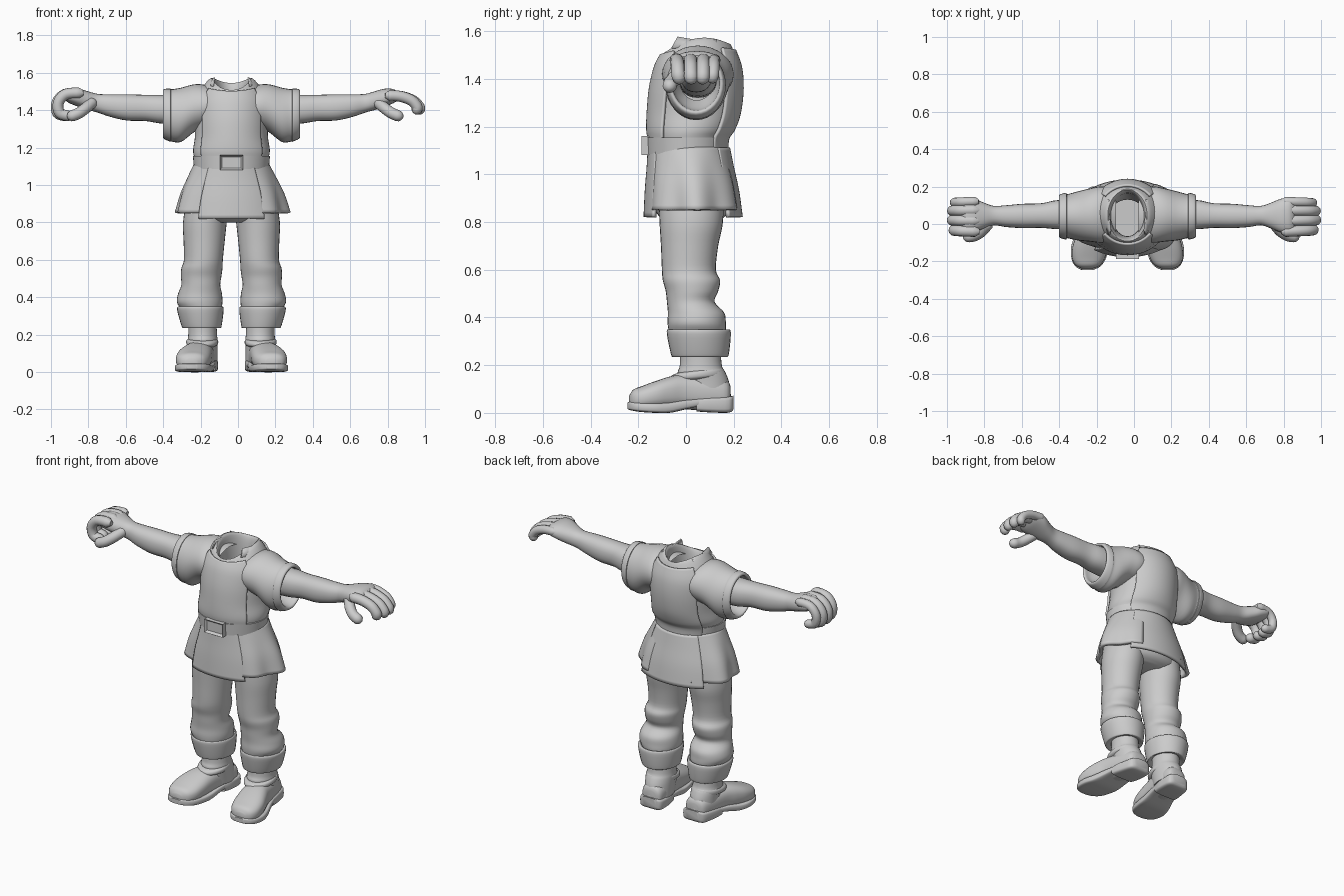
import bpy, bmesh, math
from mathutils import Vector

if "Cube" in bpy.data.objects:
    bpy.data.objects.remove(bpy.data.objects["Cube"])

CX = -0.035  # the body's middle line
cloth = bpy.data.materials.new("plain grey")
cloth.diffuse_color = (0.6, 0.6, 0.6, 1)
cloth.use_nodes = True
cloth.node_tree.nodes["Principled BSDF"].inputs["Base Color"].default_value = cloth.diffuse_color


def finish(name, bm, thick=0, angle=40):
    bmesh.ops.recalc_face_normals(bm, faces=bm.faces)
    me = bpy.data.meshes.new(name)
    bm.to_mesh(me)
    bm.free()
    me.materials.append(cloth)
    me.shade_smooth()
    me.set_sharp_from_angle(angle=math.radians(angle))
    ob = bpy.data.objects.new(name, me)
    bpy.context.collection.objects.link(ob)
    if thick:
        m = ob.modifiers.new("thickness", 'SOLIDIFY')
        m.thickness, m.offset = thick, 0
    return ob


def spline(rows, steps):
    """Catmull-Rom interpolation through rows of numbers."""
    out = []
    for i in range(len(rows) - 1):
        p0, p1, p2, p3 = (rows[min(max(i + k, 0), len(rows) - 1)] for k in (-1, 0, 1, 2))
        for s in range(steps):
            t = s / steps
            out.append([0.5 * (2 * b + (c - a) * t + (2 * a - 5 * b + 4 * c - d) * t * t
                               + (3 * b - a - 3 * c + d) * t ** 3)
                        for a, b, c, d in zip(p0, p1, p2, p3)])
    return out + [list(rows[-1])]


def loft(name, axis, rings, n=32, power=2, arc=None, steps=4, caps=True, thick=0, wave=0):
    """Rings are (position, centre a, centre b, radius a, radius b, lift, tilt)."""
    bm = bmesh.new()
    rows = []
    size = max(len(r) for r in rings)
    for r in spline([tuple(r) + (0,) * (size - len(r)) for r in rings], steps):
        t, a, b, ra, rb, lift, tilt = (r + [0, 0])[:7]
        row = []
        for i in range(n + 1 if arc else n):
            if arc:
                ang = math.radians(arc[0] + (arc[1] - arc[0]) * i / n)
            else:
                ang = 2 * math.pi * i / n
            c, s = math.cos(ang), math.sin(ang)
            w = 1 + wave * math.sin(ang * 7 + 1) * (rings[0][0] - t)
            pa = a + ra * w * math.copysign(abs(c) ** (2 / power), c)
            pb = b + rb * w * math.copysign(abs(s) ** (2 / power), s)
            pt = t + lift * c * c + tilt * s
            co = {'z': (pa, pb, pt), 'x': (pt, pa, pb), 'y': (pa, pt, pb)}[axis]
            row.append(bm.verts.new(co))
        rows.append(row)
    for u, v in zip(rows, rows[1:]):
        m = len(u)
        for i in range(m - 1 if arc else m):
            j = (i + 1) % m
            bm.faces.new((u[i], u[j], v[j], v[i]))
    if caps and not arc:
        bm.faces.new(rows[0])
        bm.faces.new(rows[-1])
    return finish(name, bm, thick)


def tube(name, points, r, n=12):
    """Rounded finger along a path."""
    path = [Vector(p) for p in spline(points, 4)]
    bm = bmesh.new()
    rows = []
    d0 = (path[1] - path[0]).normalized()
    d1 = (path[-1] - path[-2]).normalized()
    stations = [(p, r) for p in path]
    stations = ([(path[0] - d0 * r * 0.8, r * 0.5)] + stations
                + [(path[-1] + d1 * r * k, r * q) for k, q in ((0.5, 0.86), (0.85, 0.5), (0.98, 0.15))])
    for i, (p, rad) in enumerate(stations):
        d = stations[min(i + 1, len(stations) - 1)][0] - stations[max(i - 1, 0)][0]
        side = d.cross(Vector((0, 1, 0.05))).normalized()
        up = side.cross(d).normalized()
        rows.append([bm.verts.new(p + rad * (side * math.cos(2 * math.pi * k / n)
                                             + up * math.sin(2 * math.pi * k / n))) for k in range(n)])
    for u, v in zip(rows, rows[1:]):
        for k in range(n):
            bm.faces.new((u[k], u[(k + 1) % n], v[(k + 1) % n], v[k]))
    bm.faces.new(rows[0])
    bm.faces.new(rows[-1])
    return finish(name, bm)


# Tunic body, turning inward at the open neck
chest = [(1.09, CX, .01, .185, .155), (1.15, CX, .01, .2, .16), (1.19, CX, .02, .205, .175),
         (1.26, CX, .033, .195, .186), (1.36, CX, .043, .195, .187), (1.45, CX, .05, .19, .173),
         (1.51, CX, .05, .15, .148, .02, .01)]
loft("tunic_body", 'z', chest + [(1.525, CX, .047, .105, .136, .045, .02),
     (1.48, CX, .047, .088, .12, .03, .02), (1.36, CX, .045, .08, .11), (1.2, CX, .03, .1, .1)],
     n=48, caps=False)

# Tabard panels over chest and back
for name, mid in (("front_tabard", 270), ("back_tabard", 90)):
    loft(name, 'z', [(z, x, y, rx + .006, ry + .006, *e) for z, x, y, rx, ry, *e in chest],
         arc=(mid - 50, mid + 50), thick=.012)

# Ragged collar flaps at the neck sides
for s, side in ((-1, "right"), (1, "left")):
    bm = bmesh.new()
    x = CX + s * .098
    vs = [bm.verts.new(p) for p in ((x, -.06, 1.53), (x - s * .008, -.035, 1.575),
                                    (x, .05, 1.56), (x + s * .003, .13, 1.565), (x + s * .02, .13, 1.51),
                                    (x + s * .03, .02, 1.52))]
    bm.faces.new(vs)
    finish(side + "_collar_flap", bm, .008)

# Skirt: two side panels below, front and back panels on top
skirt = [(1.11, CX, .012, .19, .155), (1.04, CX, .018, .225, .165),
         (.95, CX, .025, .265, .18), (.85, CX, .03, .292, .19)]
for name, arc in (("left_skirt", (-62, 62)), ("right_skirt", (118, 242))):
    loft(name, 'z', skirt, arc=arc, thick=.022, wave=.2, n=40)
for name, mid, half in (("front_skirt", 270, 36), ("back_skirt", 90, 44)):
    loft(name, 'z', [(z - .03 * (i / 3), x, y, rx + .006, ry + .01)
                     for i, (z, x, y, rx, ry) in enumerate(skirt)],
         arc=(mid - half, mid + half), thick=.016)
loft("hips", 'z', [(.80, CX, .025, .16, .1), (.84, CX, .025, .24, .15),
                   (.95, CX, .02, .235, .155), (1.1, CX, .012, .18, .145)])

# Belt and buckle
loft("belt", 'z', [(1.085, CX, .005, .18, .15), (1.085, CX, .005, .2, .17),
                   (1.155, CX, .005, .206, .174), (1.155, CX, .005, .18, .15)],
     n=48, steps=1, caps=False)
bm = bmesh.new()
bmesh.ops.create_cube(bm, size=1)
for v in bm.verts:
    v.co = (CX + v.co.x * .125, -.165 + v.co.y * .045, 1.12 + v.co.z * .08)
bm.normal_update()
face = min(bm.faces, key=lambda f: f.calc_center_median().y)
bmesh.ops.inset_individual(bm, faces=[face], thickness=.016)
bmesh.ops.translate(bm, verts=face.verts, vec=(0, .014, 0))
finish("belt_buckle", bm, angle=30)

for s, side in ((-1, "right"), (1, "left")):
    X = lambda d: CX + s * d

    # Short sleeve with a turned-in hem
    loft(side + "_sleeve", 'x', [(X(d), *r) for d, *r in (
        (.06, .05, 1.42, .14, .09), (.14, .05, 1.42, .15, .115), (.2, .048, 1.41, .142, .128),
        (.27, .043, 1.375, .13, .145), (.32, .042, 1.372, .118, .14), (.328, .042, 1.374, .125, .142),
        (.362, .042, 1.38, .115, .132), (.362, .042, 1.38, .1, .115),
        (.32, .042, 1.385, .095, .11), (.25, .045, 1.39, .07, .08))], caps=False)

    # Bare arm and palm
    loft(side + "_arm", 'x', [(X(d), *r) for d, *r in (
        (.22, .05, 1.4, .08, .08), (.37, .05, 1.405, .078, .077), (.46, .045, 1.412, .066, .07),
        (.56, .043, 1.415, .065, .07), (.65, .042, 1.425, .058, .06), (.715, .045, 1.437, .052, .05),
        (.77, .045, 1.452, .07, .05), (.82, .045, 1.467, .09, .048), (.865, .045, 1.475, .094, .038),
        (.89, .045, 1.475, .085, .022))], n=24, power=2.3)

    # Fingers: the right hand curls tighter than the left
    for i, (y, reach) in enumerate(((-.04, -.015), (.018, 0), (.073, -.002), (.12, -.02))):
        if s < 0:
            pts = [(-.85, 1.492), (-.925, 1.485), (-.968, 1.44), (-.965, 1.385), (-.925, 1.37)]
        else:
            pts = [(.81, 1.478), (.875, 1.473), (.935, 1.452), (.968, 1.42), (.972, 1.405)]
        tube(f"{side}_finger_{i + 1}", [(x + s * reach * k / 4, .045 + (y - .045) * (1 - .03 * k), z)
                                        for k, (x, z) in enumerate(pts)], .029 if i < 3 else .025)
    tx = .03 if s < 0 else 0
    tube(side + "_thumb", [(s * (.75 + tx), 0, 1.44), (s * (.785 + tx), -.04, 1.41),
                           (s * (.82 + tx), -.062, 1.385), (s * (.855 + tx), -.068, 1.37)], .03)

    # Trouser leg with baggy knee and hem
    loft(side + "_trouser_leg", 'z', [(z, X(d), *r) for z, d, *r in (
        (.27, .16, .05, .085, .1), (.335, .163, .048, .108, .118), (.375, .17, .045, .122, .122),
        (.42, .168, .042, .117, .118), (.465, .164, .02, .104, .1), (.51, .162, .025, .108, .11),
        (.555, .158, .023, .11, .12), (.6, .15, .012, .104, .113), (.7, .146, .015, .11, .12),
        (.8, .142, .022, .117, .133), (.92, .125, .02, .115, .135))])

    # Rolled cuff
    loft(side + "_trouser_cuff", 'z', [(z, X(d), *r) for z, d, *r in (
        (.25, .155, .055, .07, .08), (.235, .158, .058, .098, .112), (.25, .16, .058, .108, .122),
        (.33, .166, .054, .124, .134), (.35, .166, .052, .118, .128), (.335, .164, .05, .1, .11))])

    # Boot: shaft, ankle fold, foot and sole
    loft(side + "_boot_shaft", 'z', [(z, X(d), *r) for z, d, *r in (
        (.06, .15, .09, .075, .1), (.13, .152, .075, .078, .105), (.17, .154, .065, .08, .1),
        (.2, .154, .062, .077, .088), (.28, .156, .06, .075, .085))])
    loft(side + "_boot_fold", 'z', [(z, X(d), *r, 0, .012) for z, d, *r in (
        (.14, .155, .06, .07, .09), (.15, .156, .05, .084, .112), (.17, .156, .05, .084, .108),
        (.182, .155, .06, .07, .085))])
    loft(side + "_boot_foot", 'y', [(y, X(d), *r) for y, d, *r in (
        (.187, .145, .07, .035, .04), (.17, .147, .075, .062, .062), (.1, .155, .082, .074, .072),
        (0, .172, .088, .078, .074), (-.06, .187, .084, .086, .07), (-.12, .2, .074, .093, .062),
        (-.18, .208, .062, .088, .052), (-.22, .212, .056, .066, .042), (-.238, .214, .05, .03, .022))],
         power=2.5)
    loft(side + "_boot_heel", 'y', [(y, X(d), *r) for y, d, *r in (
        (.2, .144, .045, .045, .028), (.18, .146, .035, .072, .034), (.1, .155, .034, .082, .032),
        (.045, .164, .034, .08, .028))], power=5)
    loft(side + "_boot_sole", 'y', [(y, X(d), *r) for y, d, *r in (
        (.07, .16, .045, .078, .015), (0, .174, .035, .086, .02), (-.07, .19, .022, .096, .022),
        (-.13, .202, .021, .1, .021), (-.19, .208, .024, .09, .02), (-.228, .212, .028, .065, .018),
        (-.246, .214, .03, .03, .014))], power=5)
